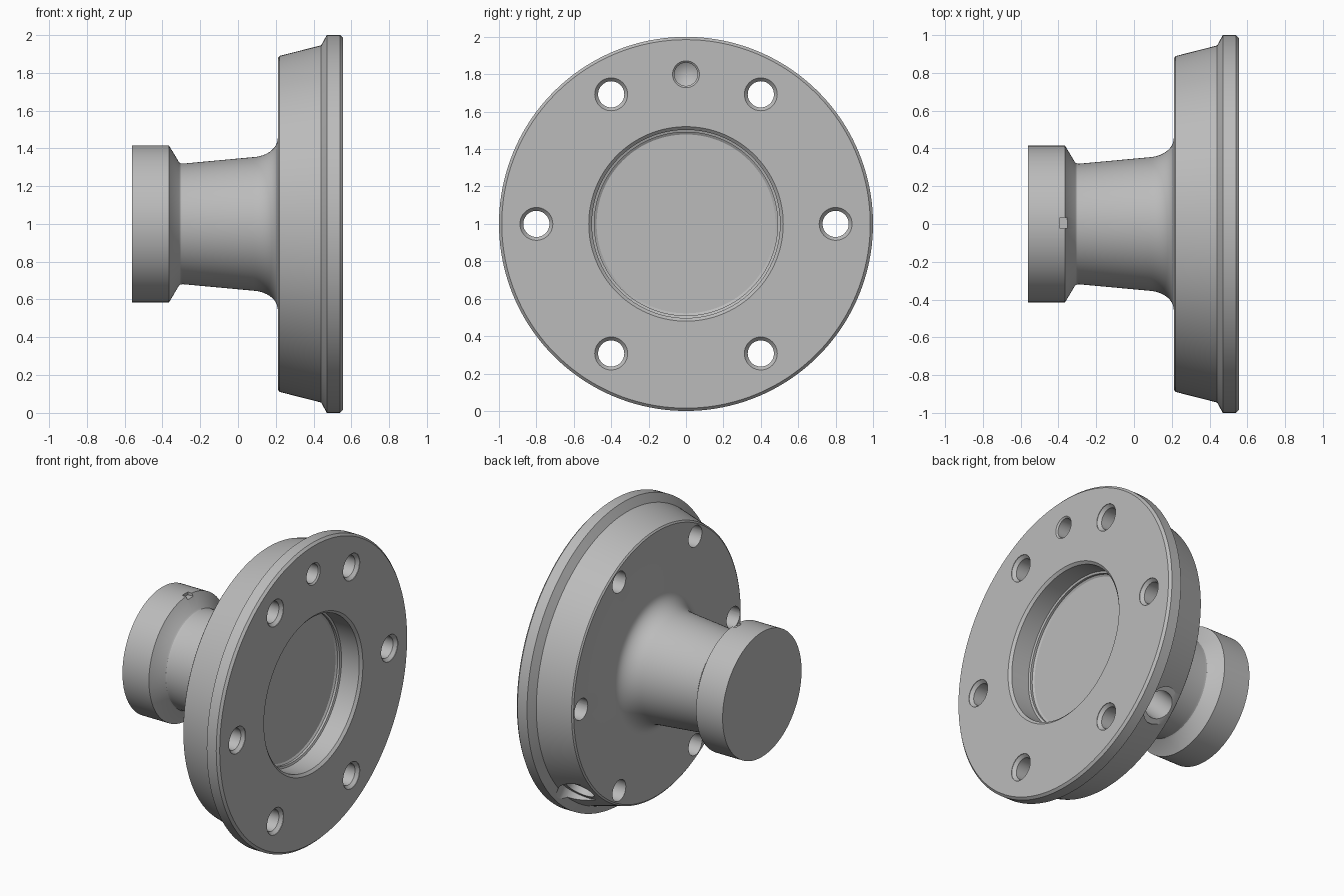
import bpy, bmesh, math
from mathutils import Matrix, Vector

cube = bpy.data.objects.get("Cube")
if cube:
    bpy.data.objects.remove(cube, do_unlink=True)

metal = bpy.data.materials.new("plain_grey_metal")
grey = (0.5, 0.5, 0.5, 1)
metal.diffuse_color = grey
metal.use_nodes = True
metal.node_tree.nodes["Principled BSDF"].inputs["Base Color"].default_value = grey


def make_object(name, bm, matrix):
    """Turn a bmesh into a scene object placed by the matrix."""
    bm.transform(matrix)
    bmesh.ops.recalc_face_normals(bm, faces=bm.faces)
    mesh = bpy.data.meshes.new(name)
    bm.to_mesh(mesh)
    bm.free()
    mesh.materials.append(metal)
    obj = bpy.data.objects.new(name, mesh)
    bpy.context.collection.objects.link(obj)
    return obj


def lathe(name, profile, steps, matrix):
    """Spin (x, radius) points around the x axis; both ends lie on the axis."""
    bm = bmesh.new()
    verts = [bm.verts.new((x, 0, r)) for x, r in profile]
    edges = [bm.edges.new(pair) for pair in zip(verts, verts[1:])]
    bmesh.ops.spin(bm, geom=verts + edges, cent=(0, 0, 0), axis=(1, 0, 0),
                   angle=math.tau, steps=steps)
    bmesh.ops.remove_doubles(bm, verts=bm.verts, dist=1e-5)
    return make_object(name, bm, matrix)


def at(x, y, z):
    return Matrix.Translation((x, y, z))


# Turned body: hub, waisted neck, fillet, flange and front recess
hub = [(-.56, 0), (-.56, .415), (-.365, .415), (-.313, .328), (-.305, .321), (-.292, .319)]
fillet = [(.07 + .14 * math.sin(a), .453 - .1 * math.cos(a))
          for a in (math.radians(d) for d in range(4, 91, 8))]
flange = [(.212, .465), (.212, .878), (.22, .889), (.44, .945), (.47, 1),
          (.54, 1), (.555, .985)]
recess = [(.555, .52), (.54, .503), (.41, .503), (.405, .49), (.39, .49),
          (.382, .478), (.382, 0)]
centre = at(0, 0, 1)
body = lathe("flanged_hub", hub + fillet + flange + recess, 160, centre)

# Six countersunk bolt holes
cutters = []
bolt_profile = [(.1, 0), (.1, .07), (.532, .07), (.552, .088), (.6, .088), (.6, 0)]
for i in range(6):
    a = i * math.tau / 6
    cutters.append(lathe("bolt_hole_cutter", bolt_profile, 40,
                         at(0, .8 * math.cos(a), 1 + .8 * math.sin(a))))

# Blind dowel hole with a drilled point
cutters.append(lathe("dowel_hole_cutter",
                     [(.36, 0), (.40, .062), (.546, .062), (.555, .072), (.6, .072), (.6, 0)],
                     40, at(0, 0, 1.8)))

# Radial port with a shallow spot face in the flange rim
outward = Vector((0, 1, -1)).to_track_quat('X', 'Z').to_matrix().to_4x4()
cutters.append(lathe("port_cutter",
                     [(.6, 0), (.64, .09), (.895, .09), (.895, .125), (1.1, .125), (1.1, 0)],
                     48, at(.335, 0, 1) @ outward))

# Small index notch on top of the hub shoulder
bm = bmesh.new()
bmesh.ops.create_cube(bm, size=1)
cutters.append(make_object("notch_cutter", bm, at(-.37, .005, 1.42)
                           @ Matrix.Diagonal((.045, .06, .05, 1))))

# Cut all the holes
for cutter in cutters:
    cutter.hide_render = True
    mod = body.modifiers.new("cut", 'BOOLEAN')
    mod.operation = 'DIFFERENCE'
    mod.solver = 'EXACT'
    mod.object = cutter
bpy.context.view_layer.update()
graph = bpy.context.evaluated_depsgraph_get()
cut_mesh = bpy.data.meshes.new_from_object(body.evaluated_get(graph))
body.modifiers.clear()
body.data = cut_mesh
for cutter in cutters:
    bpy.data.objects.remove(cutter, do_unlink=True)
cut_mesh.materials.clear()
cut_mesh.materials.append(metal)
for face in cut_mesh.polygons:
    face.material_index = 0

# Smooth the turned surfaces, keep machined edges crisp
bpy.ops.object.select_all(action='DESELECT')
body.select_set(True)
bpy.context.view_layer.objects.active = body
bpy.ops.object.shade_smooth_by_angle(angle=math.radians(25))
